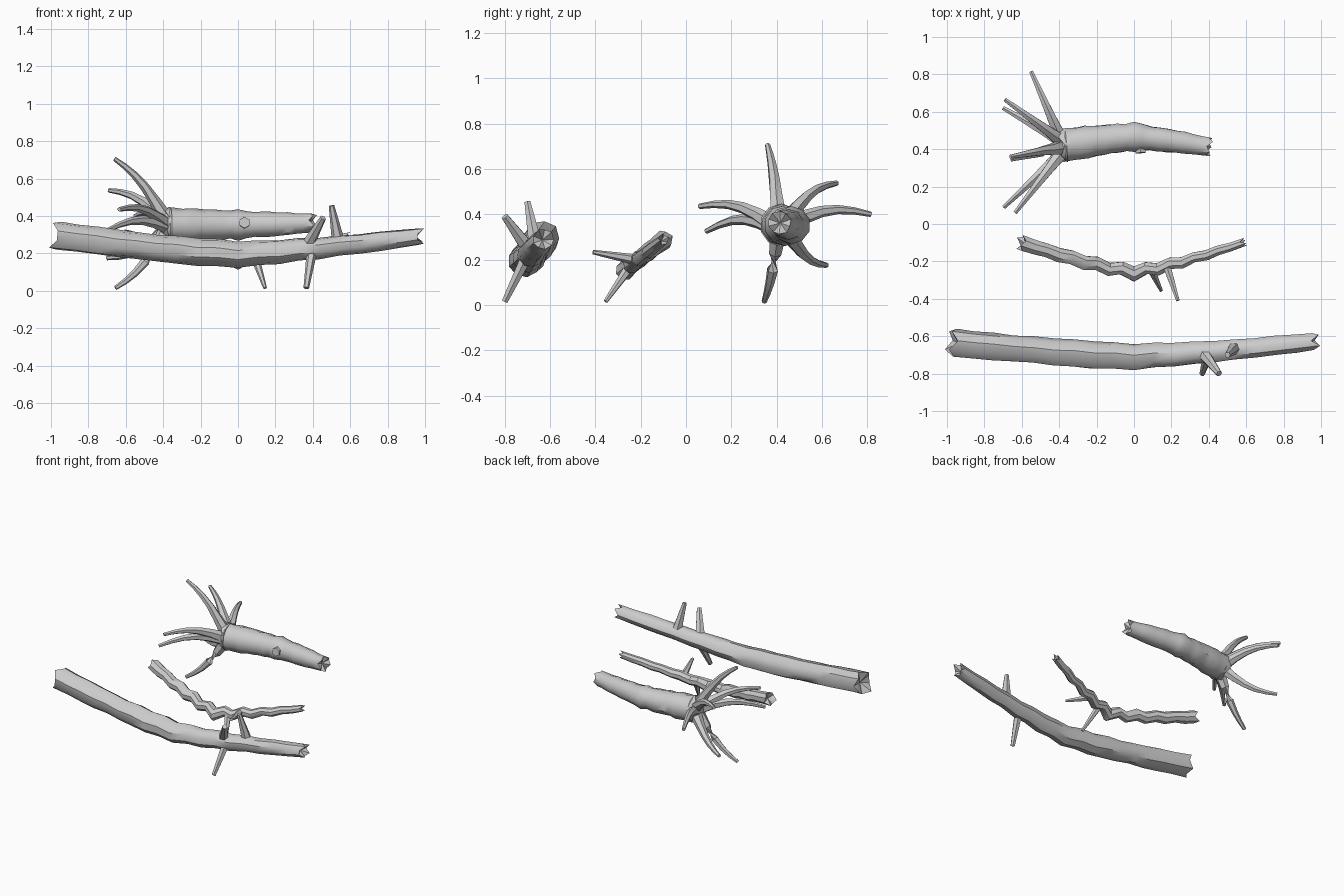
import bpy, bmesh, math, random
from mathutils import Vector

random.seed(4)
cube = bpy.data.objects.get("Cube")
if cube:
    bpy.data.objects.remove(cube)

wood = bpy.data.materials.new("grey wood")
wood.use_nodes = True
GREY = (0.6, 0.6, 0.6, 1)
wood.diffuse_color = GREY
wood.node_tree.nodes["Principled BSDF"].inputs["Base Color"].default_value = GREY


def tube(name, points, radii, sides, jag=0.0, rough=0.0):
    """Sweep rings along a path; jag splinters the ends, rough makes bark uneven."""
    bm = bmesh.new()
    rings = []
    last = len(points) - 1
    for i, (point, radius) in enumerate(zip(points, radii)):
        along = (points[min(i + 1, last)] - points[max(i - 1, 0)]).normalized()
        reference = Vector((0, 0, 1)) if abs(along.z) < 0.8 else Vector((1, 0, 0))
        across = along.cross(reference).normalized()
        upward = across.cross(along)
        outward = -along if i == 0 else along if i == last else Vector()
        ring = []
        for k in range(sides):
            angle = math.tau * (k + 0.5) / sides
            reach = radius * (1 + random.uniform(-rough, rough))
            rim = (across * math.cos(angle) + upward * math.sin(angle)) * reach
            splinter = outward * jag * (1 if k % 2 else -0.6) * random.uniform(0.5, 1)
            ring.append(bm.verts.new(point + rim + splinter))
        rings.append(ring)
    for near, far in zip(rings, rings[1:]):
        for k in range(sides):
            n = (k + 1) % sides
            bm.faces.new((near[k], near[n], far[n], far[k]))

    # Fan caps, sunk inward where the wood is broken
    for ring, end, inner in ((rings[0], points[0], points[1]),
                             (rings[-1], points[-1], points[-2])):
        hub = bm.verts.new(end + (inner - end).normalized() * jag)
        for k in range(sides):
            bm.faces.new((ring[k], ring[(k + 1) % sides], hub))
    bmesh.ops.recalc_face_normals(bm, faces=bm.faces)

    mesh = bpy.data.meshes.new(name)
    bm.to_mesh(mesh)
    bm.free()
    mesh.materials.append(wood)
    obj = bpy.data.objects.new(name, mesh)
    bpy.context.collection.objects.link(obj)
    bpy.ops.object.select_all(action="DESELECT")
    obj.select_set(True)
    bpy.context.view_layer.objects.active = obj
    bpy.ops.object.shade_smooth_by_angle(angle=math.radians(40))


def log(name, left, middle, right, radii, sides, jag, kink=0.0, swell=0.0):
    """Bowed log through three points, with zigzag kinks and a swollen middle."""
    left, middle, right = Vector(left), Vector(middle), Vector(right)
    half = 9
    points, widths = [], []
    for i in range(-half, half + 1):
        share = abs(i) / half
        end, end_radius = (left, radii[0]) if i < 0 else (right, radii[2])
        point = middle.lerp(end, share ** 1.3)
        point.x = middle.x + (end.x - middle.x) * share
        zigzag = kink * (1 - share) * (1 if i % 2 else -1)
        points.append(point + Vector((0, zigzag, zigzag)))
        width = radii[1] + (end_radius - radii[1]) * share
        widths.append(width * (1 + swell if i == 0 else random.uniform(0.96, 1.04)))
    tube(name, points, widths, sides, jag, rough=0.04)


def branch(name, base, tip, base_radius, tip_radius, sides=6):
    tube(name, [Vector(base), Vector(tip)], [base_radius, tip_radius], sides)


# Long front log with three broken branches
log("long_log", (-0.97, -0.635, 0.295), (0, -0.71, 0.195), (0.97, -0.63, 0.29),
    (0.078, 0.07, 0.045), sides=9, jag=0.03, kink=0.004)
branch("long_log_lower_branch", (0.4, -0.69, 0.24), (0.365, -0.8, 0.015), 0.03, 0.015)
branch("long_log_front_branch", (0.37, -0.69, 0.24), (0.455, -0.8, 0.39), 0.036, 0.017)
branch("long_log_upper_branch", (0.535, -0.665, 0.27), (0.5, -0.7, 0.455), 0.034, 0.015)

# Thin crooked middle log with two twigs
log("crooked_log", (-0.6, -0.1, 0.285), (0, -0.255, 0.165), (0.58, -0.1, 0.288),
    (0.042, 0.037, 0.024), sides=8, jag=0.025, kink=0.012, swell=0.2)
branch("crooked_log_lower_twig", (0.09, -0.24, 0.18), (0.145, -0.355, 0.015), 0.024, 0.01)
branch("crooked_log_front_twig", (0.175, -0.225, 0.2), (0.235, -0.41, 0.233), 0.024, 0.01)

# Back stump with a rounded root crown and a knot on its front
log("stump", (-0.38, 0.42, 0.352), (0, 0.465, 0.352), (0.4, 0.413, 0.362),
    (0.094, 0.074, 0.052), sides=10, jag=0.022, swell=0.12)
branch("stump_crown", (-0.36, 0.42, 0.352), (-0.42, 0.415, 0.352), 0.095, 0.055, sides=10)
branch("stump_knot", (0.03, 0.44, 0.36), (0.035, 0.38, 0.365), 0.035, 0.03)

# Roots fan out of the crown, the high ones arching up and the low ones sagging
root_tips = {
    "top_root": (-0.66, 0.36, 0.705),
    "upper_back_root": (-0.69, 0.665, 0.537),
    "back_root": (-0.55, 0.815, 0.4),
    "lower_back_root": (-0.7, 0.62, 0.175),
    "bottom_root": (-0.655, 0.345, 0.015),
    "lower_front_root": (-0.695, 0.09, 0.325),
    "upper_front_root": (-0.635, 0.06, 0.435),
}
crown = Vector((-0.39, 0.415, 0.352))
for name, tip in root_tips.items():
    tip = Vector(tip)
    spread = tip - crown
    spread.x = 0
    start = crown + spread.normalized() * 0.04
    arch = Vector((0, 0, 0.04 if spread.z > -0.1 else -0.04))
    steps = [i / 5 for i in range(6)]
    points = [start.lerp(tip, s) + arch * math.sin(math.pi * s) for s in steps]
    tube(name, points, [0.04 - 0.028 * s ** 0.7 for s in steps], sides=6)
